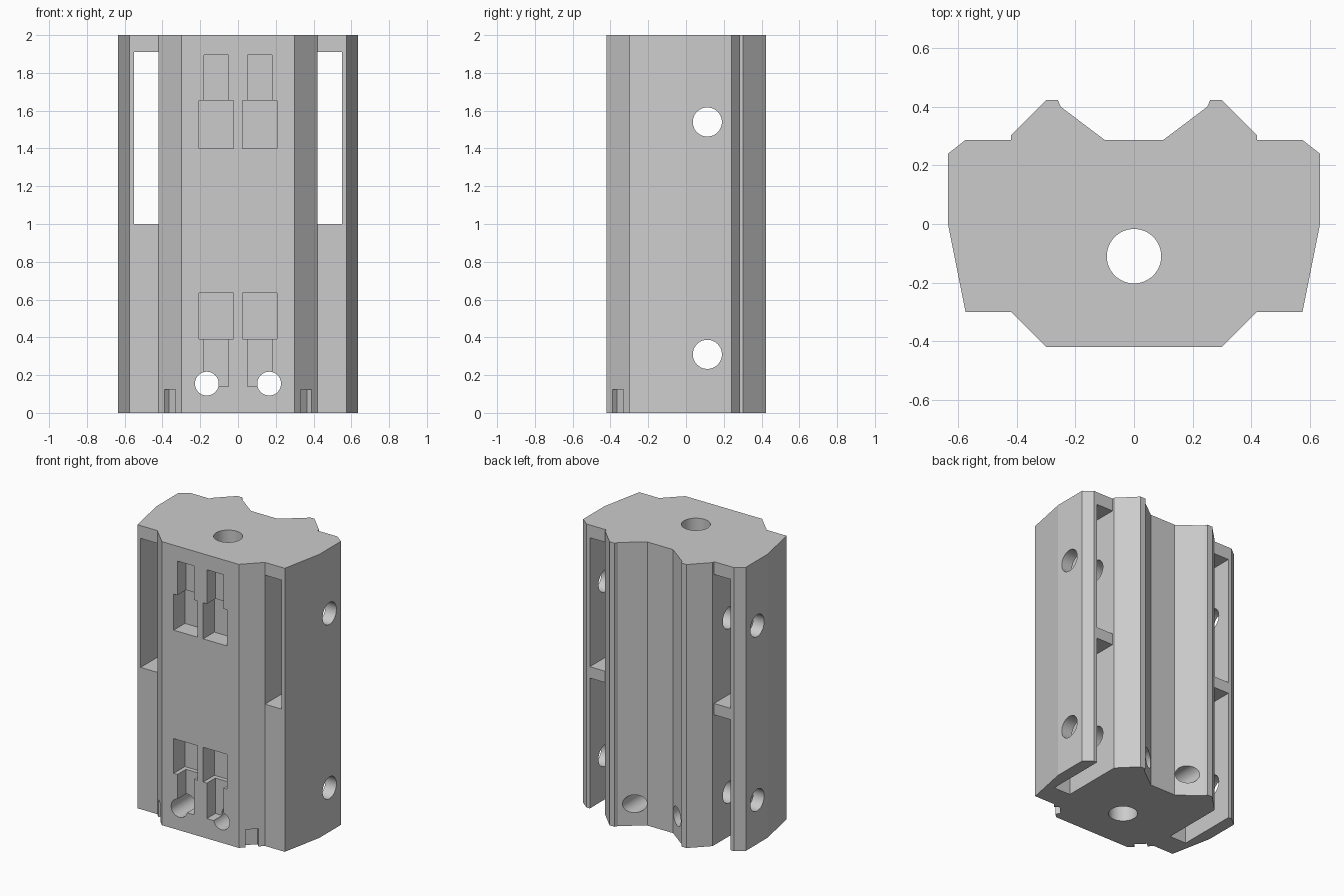
import bpy, bmesh, math
from mathutils import Matrix, Vector

cube = bpy.data.objects.get("Cube")
if cube:
    bpy.data.objects.remove(cube, do_unlink=True)

grey = bpy.data.materials.new("plain grey")
grey.use_nodes = True
colour = (0.6, 0.6, 0.6, 1)
grey.diffuse_color = colour
grey.node_tree.nodes["Principled BSDF"].inputs["Base Color"].default_value = colour


def finish(bm, name):
    bmesh.ops.recalc_face_normals(bm, faces=bm.faces)
    mesh = bpy.data.meshes.new(name)
    bm.to_mesh(mesh)
    bm.free()
    mesh.materials.append(grey)
    obj = bpy.data.objects.new(name, mesh)
    bpy.context.collection.objects.link(obj)
    return obj


def prism(name, outline, z0, z1):
    bm = bmesh.new()
    face = bm.faces.new([bm.verts.new((x, y, z0)) for x, y in outline])
    out = bmesh.ops.extrude_face_region(bm, geom=[face])
    top = [v for v in out["geom"] if isinstance(v, bmesh.types.BMVert)]
    bmesh.ops.translate(bm, verts=top, vec=(0, 0, z1 - z0))
    return finish(bm, name)


# Main body: mirrored half profile, extruded upward
half = [(0.3, -0.42), (0.42, -0.3), (0.575, -0.3), (0.635, 0), (0.635, 0.24),
        (0.575, 0.287), (0.42, 0.287), (0.42, 0.303), (0.3, 0.423),
        (0.26, 0.423), (0.25, 0.4), (0.1, 0.287)]
body = prism("body", half + [(-x, y) for x, y in reversed(half)], 0, 2)


def cut(cutter):
    cutter.hide_render = True
    mod = body.modifiers.new("cut", 'BOOLEAN')
    mod.operation = 'DIFFERENCE'
    mod.solver = 'EXACT'
    mod.object = cutter
    bpy.context.view_layer.objects.active = body
    bpy.ops.object.modifier_apply(modifier=mod.name)
    bpy.data.objects.remove(cutter, do_unlink=True)


def cut_box(x0, x1, y0, y1, z0, z1):
    cut(prism("box_cutter", [(x0, y0), (x1, y0), (x1, y1), (x0, y1)], z0, z1))


def cut_hole(centre, axis, radius):
    bm = bmesh.new()
    turn = Vector((0, 0, 1)).rotation_difference(Vector(axis)).to_matrix().to_4x4()
    bmesh.ops.create_cone(bm, cap_ends=True, segments=48, radius1=radius,
                          radius2=radius, depth=5,
                          matrix=Matrix.Translation(centre) @ turn)
    cut(finish(bm, "hole_cutter"))


for side in (-1, 1):
    # Side slots: the upper one passes through, the lower is open at back and base
    x0, x1 = sorted((side * 0.42, side * 0.55))
    cut_box(x0, x1, -1, 1, 1.0, 1.91)
    cut_box(x0, x1, -0.14, 1, -0.1, 0.92)

    # Small notches at the foot of the front diagonals
    notch = [(0.33, -0.39), (0.39, -0.33), (0.366, -0.306), (0.306, -0.366)]
    notch[0:2] = [(0.43, -0.49), (0.49, -0.43)]
    cut(prism("notch_cutter", [(side * x, y) for x, y in notch], -0.1, 0.125))

    # Stepped front pockets: wide deep part and narrow shallower part
    mid = side * 0.115
    for wide, narrow in (((1.4, 1.655), (1.6, 1.895)), ((0.39, 0.635), (0.14, 0.44))):
        cut_box(mid - 0.0925, mid + 0.0925, -0.6, -0.295, *wide)
        cut_box(mid - 0.064, mid + 0.064, -0.6, -0.325, *narrow)

# Bolt holes: upright bore, cross holes and front-to-back holes
cut_hole((0, -0.11, 1), (0, 0, 1), 0.093)
for z in (0.31, 1.54):
    cut_hole((0, 0.113, z), (1, 0, 0), 0.077)
for x in (-0.165, 0.165):
    cut_hole((x, 0, 0.155), (0, 1, 0), 0.063)

# Smooth bores, crisp edges
bpy.ops.object.select_all(action='DESELECT')
body.select_set(True)
bpy.context.view_layer.objects.active = body
bpy.ops.object.shade_smooth_by_angle(angle=math.radians(10))
